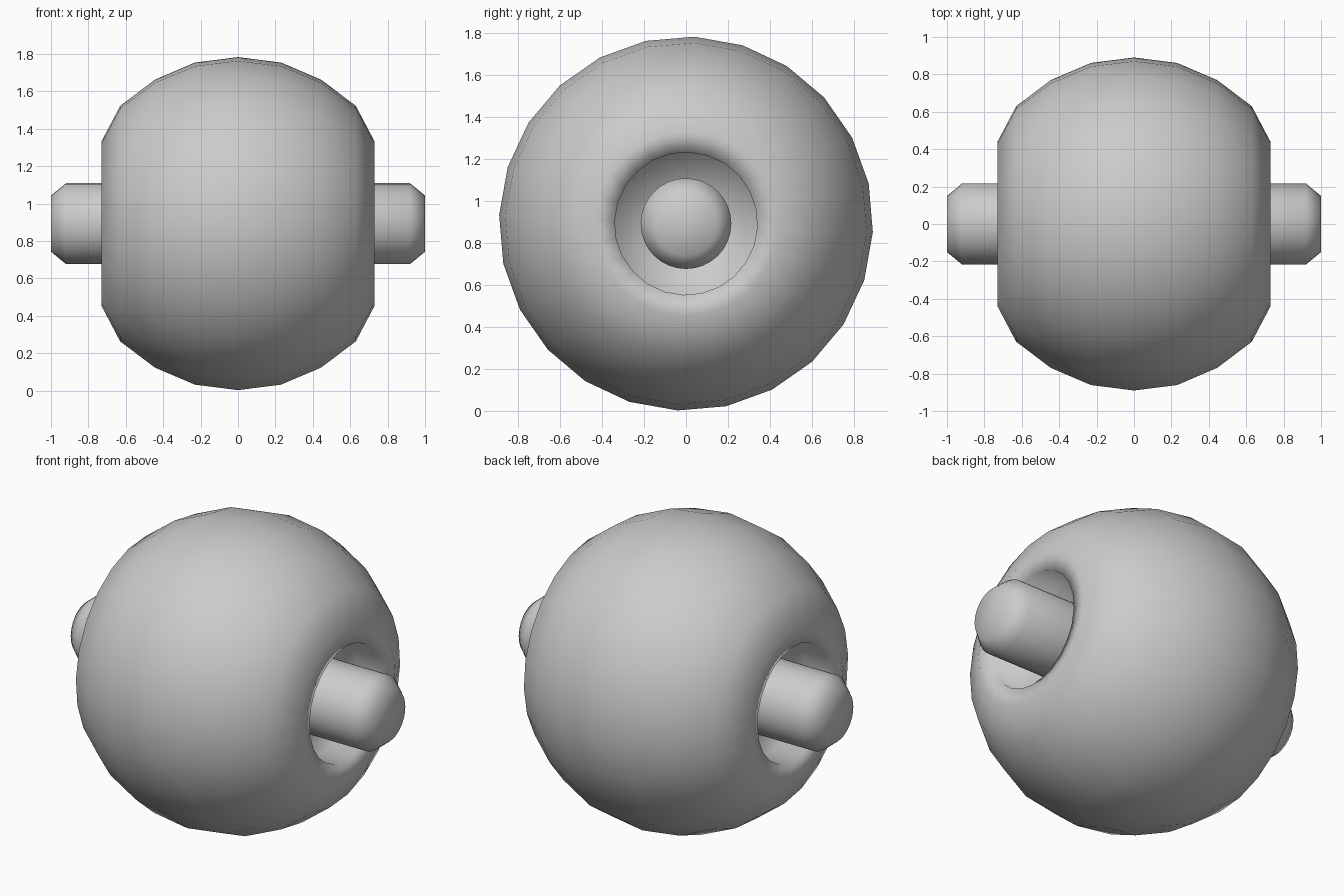
import bpy, bmesh
from math import sin, cos, tau, radians

if "Cube" in bpy.data.objects:
    bpy.data.objects.remove(bpy.data.objects["Cube"])

CENTRE_Z = 0.893


def lathe_x(name, half, segments, offset=0.0):
    """Revolve a half profile of (x, radius), mirrored in x, around the x axis."""
    profile = half + [(-x, r) for x, r in reversed(half) if x > 0]
    bm = bmesh.new()
    rings = []
    for x, r in profile:
        if r == 0:
            rings.append([bm.verts.new((x, 0, 0))] * segments)
            continue
        rings.append([bm.verts.new((x, r * sin(offset + tau * i / segments),
                                    r * cos(offset + tau * i / segments)))
                      for i in range(segments)])
    for a, b in zip(rings, rings[1:]):
        for i in range(segments):
            j = (i + 1) % segments
            corners = list(dict.fromkeys((a[i], a[j], b[j], b[i])))
            bm.faces.new(corners)
    bmesh.ops.recalc_face_normals(bm, faces=bm.faces)
    for f in bm.faces:
        f.smooth = True
    mesh = bpy.data.meshes.new(name)
    bm.to_mesh(mesh)
    bm.free()
    obj = bpy.data.objects.new(name, mesh)
    obj.location.z = CENTRE_Z
    bpy.context.collection.objects.link(obj)
    return obj


# Rounded roller body with a recess around the axle on each side
lathe_x("roller_body", [(0.55, 0.0), (0.55, 0.34), (0.71, 0.34), (0.73, 0.44),
                        (0.63, 0.63), (0.445, 0.77), (0.23, 0.862), (0, 0.891)],
        24, radians(2.6))

# Axle with chamfered ends
lathe_x("axle", [(1.0, 0.0), (1.0, 0.15), (0.92, 0.216), (0.5, 0.216)], 32)
